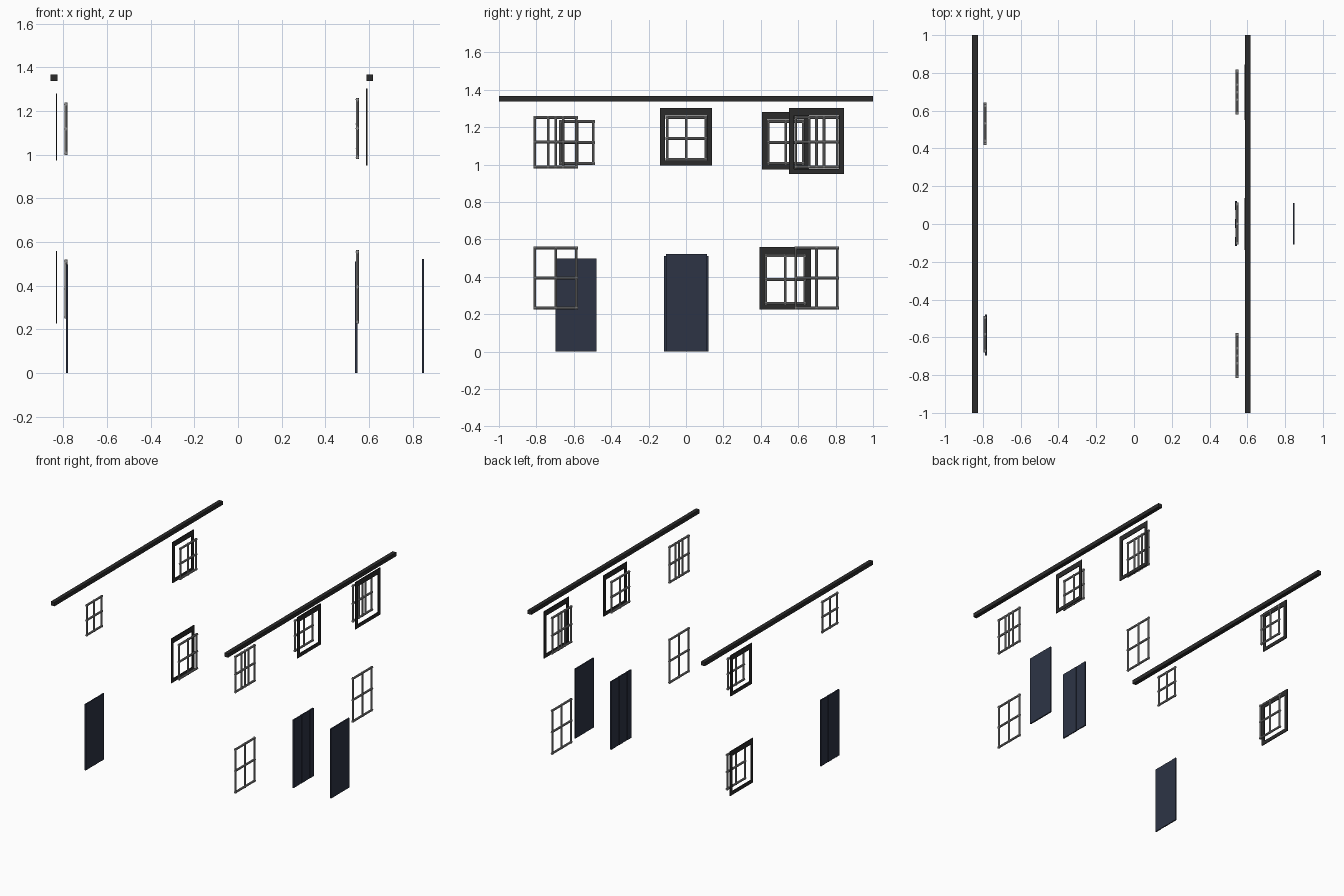
import bpy, bmesh
from mathutils import Matrix, Vector

if "Cube" in bpy.data.objects:
    bpy.data.objects.remove(bpy.data.objects["Cube"])


def material(name, rgb):
    m = bpy.data.materials.new(name)
    m.diffuse_color = (*rgb, 1)
    m.use_nodes = True
    m.node_tree.nodes["Principled BSDF"].inputs["Base Color"].default_value = m.diffuse_color
    return m


CHARCOAL = material("charcoal trim", (0.024, 0.024, 0.024))
GREY = material("grey glazing bar", (0.27, 0.27, 0.27))
NAVY = material("navy door", (0.026, 0.034, 0.060))


def box(bm, x, y, z):
    """Axis-aligned box from (min, max) pairs."""
    size = Vector((x[1] - x[0], y[1] - y[0], z[1] - z[0]))
    mid = Vector((sum(x), sum(y), sum(z))) / 2
    bmesh.ops.create_cube(bm, size=1, matrix=Matrix.Translation(mid) @ Matrix.Diagonal((*size, 1)))


def rod(bm, a, b, r=0.008):
    """Eight-sided bar between two points."""
    a, b = Vector(a), Vector(b)
    rot = (b - a).to_track_quat('Z', 'Y').to_matrix().to_4x4()
    bmesh.ops.create_cone(bm, cap_ends=True, segments=8, radius1=r, radius2=r,
                          depth=(b - a).length, matrix=Matrix.Translation((a + b) / 2) @ rot)


def finish(name, bm, mat):
    me = bpy.data.meshes.new(name)
    bm.to_mesh(me)
    bm.free()
    me.materials.append(mat)
    ob = bpy.data.objects.new(name, me)
    bpy.context.collection.objects.link(ob)


def glazing(name, x, yc, half, z0, z1, double=False):
    """Grid of crossing bars; double windows get two extra uprights."""
    bm = bmesh.new()
    e = 0.008
    for dy in [-half, 0, half] + ([-0.04, 0.04] if double else []):
        rod(bm, (x, yc + dy, z0 - e), (x, yc + dy, z1 + e), 0.007)
    for z in (z0, (z0 + z1) / 2, z1):
        rod(bm, (x, yc - half - e, z), (x, yc + half + e, z), 0.008)
    finish(name, bm, GREY)


def surround(name, x, yc, half, z0, z1):
    """Flat trim with a taller lintel."""
    bm = bmesh.new()
    t, side, top = 0.003, 0.027, 0.04
    xs = (x - t, x + t)
    box(bm, xs, (yc - half, yc + half), (z1 - top, z1))
    box(bm, xs, (yc - half, yc + half), (z0, z0 + side))
    for s in (-1, 1):
        ys = sorted((yc + s * half, yc + s * (half - side)))
        box(bm, xs, ys, (z0 + side, z1 - top))
    finish(name, bm, CHARCOAL)


def plank_door(name, x, yc, half, top, n=5):
    """Door of upright boards, alternately set back to leave grooves."""
    bm = bmesh.new()
    w = 2 * half / n
    for i in range(n):
        t = 0.005 if i % 2 == 0 else 0.0035
        y = yc - half + i * w
        box(bm, (x - t, x + t), (y, y + w), (0, top))
    finish(name, bm, NAVY)


# Gutters along both eaves
for name, x in (("left_gutter", -0.842), ("right_gutter", 0.602)):
    bm = bmesh.new()
    box(bm, (x - 0.015, x + 0.015), (-1, 1), (1.337, 1.366))
    finish(name, bm, CHARCOAL)

# Right wall windows
XR = 0.546
for side, y in (("front", -0.697), ("back", 0.698)):
    glazing(f"right_upper_{side}_glazing", XR, y, 0.111, 0.988, 1.252, True)
    glazing(f"right_lower_{side}_glazing", XR, y, 0.111, 0.234, 0.555)
glazing("right_upper_middle_glazing", XR, 0.002, 0.103, 1.027, 1.252)
surround("right_upper_middle_surround", 0.589, 0.0, 0.138, 0.995, 1.303)
surround("right_upper_back_surround", 0.589, 0.698, 0.147, 0.95, 1.303)

# Left wall windows
XL = -0.788
glazing("left_upper_front_glazing", XL, -0.583, 0.088, 1.006, 1.23)
glazing("left_upper_back_glazing", XL, 0.533, 0.093, 1.006, 1.23)
glazing("left_lower_back_glazing", XL, 0.531, 0.104, 0.257, 0.513)
surround("left_upper_back_surround", -0.831, 0.532, 0.125, 0.973, 1.28)
surround("left_lower_back_surround", -0.831, 0.530, 0.138, 0.226, 0.56)

# Doors
plank_door("left_door", -0.783, -0.588, 0.109, 0.497)
plank_door("right_inner_door", 0.541, 0.002, 0.119, 0.512)
plank_door("right_outer_door", 0.846, 0.002, 0.110, 0.522, 1)
